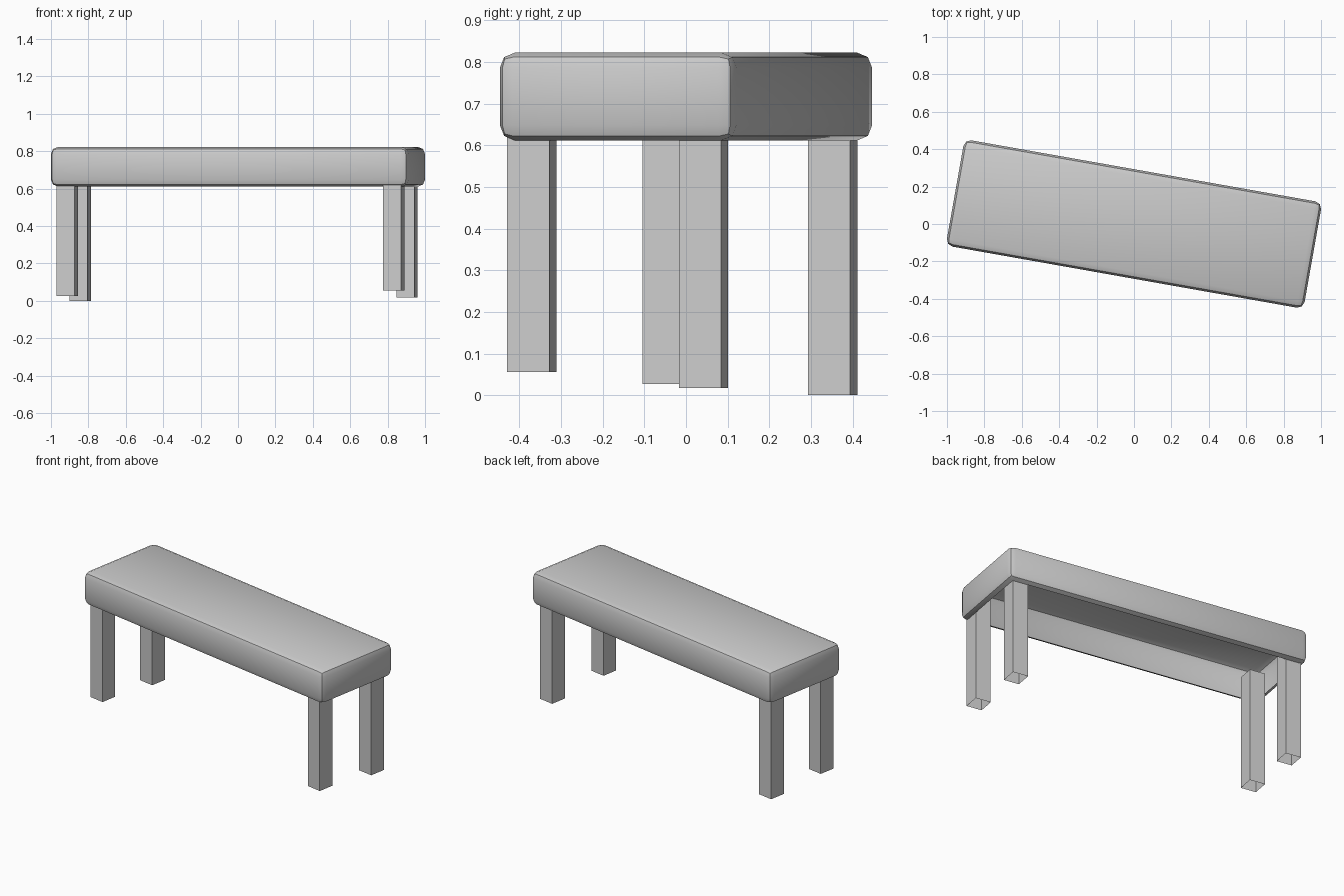
import bpy, bmesh, math
from mathutils import Matrix

if "Cube" in bpy.data.objects:
    bpy.data.objects.remove(bpy.data.objects["Cube"])

TURN = Matrix.Rotation(math.radians(-10.05), 4, 'Z')


def box_part(name, size, centre, open_dirs, bevel=0.0):
    """Turned box with optional rounded edges; flat faces in open_dirs (z signs) are left open."""
    bm = bmesh.new()
    bmesh.ops.create_cube(bm, size=1.0, matrix=Matrix.Diagonal((*size, 1.0)))
    if bevel:
        bmesh.ops.bevel(bm, geom=bm.edges[:], offset=bevel, segments=2,
                        profile=0.5, affect='EDGES', clamp_overlap=True)
    bm.normal_update()
    ends = [f for f in bm.faces
            if any(f.normal.z * s > 0.999 for s in open_dirs)]
    bmesh.ops.delete(bm, geom=ends, context='FACES')
    bm.transform(Matrix.Translation(centre) @ TURN)
    mesh = bpy.data.meshes.new(name)
    bm.to_mesh(mesh)
    bm.free()
    obj = bpy.data.objects.new(name, mesh)
    bpy.context.collection.objects.link(obj)
    return obj


# Seat: rounded slab, hollow from below
seat = box_part("seat", (1.942, 0.577, 0.211), (0, 0, 0.717), (-1,), 0.037)
bpy.context.view_layer.objects.active = seat
seat.select_set(True)
bpy.ops.object.shade_smooth_by_angle(angle=math.radians(30))

# Legs: open square tubes, slightly uneven at the floor, reaching into the seat
LEG_LENGTH = 0.72
legs = {
    "front_left_leg": (-0.913, -0.045, 0.027),
    "back_left_leg": (-0.844, 0.352, 0.0),
    "front_right_leg": (0.833, -0.370, 0.056),
    "back_right_leg": (0.904, 0.042, 0.017),
}
for name, (x, y, foot) in legs.items():
    box_part(name, (0.097, 0.103, LEG_LENGTH),
             (x, y, foot + LEG_LENGTH / 2), (-1, 1))
